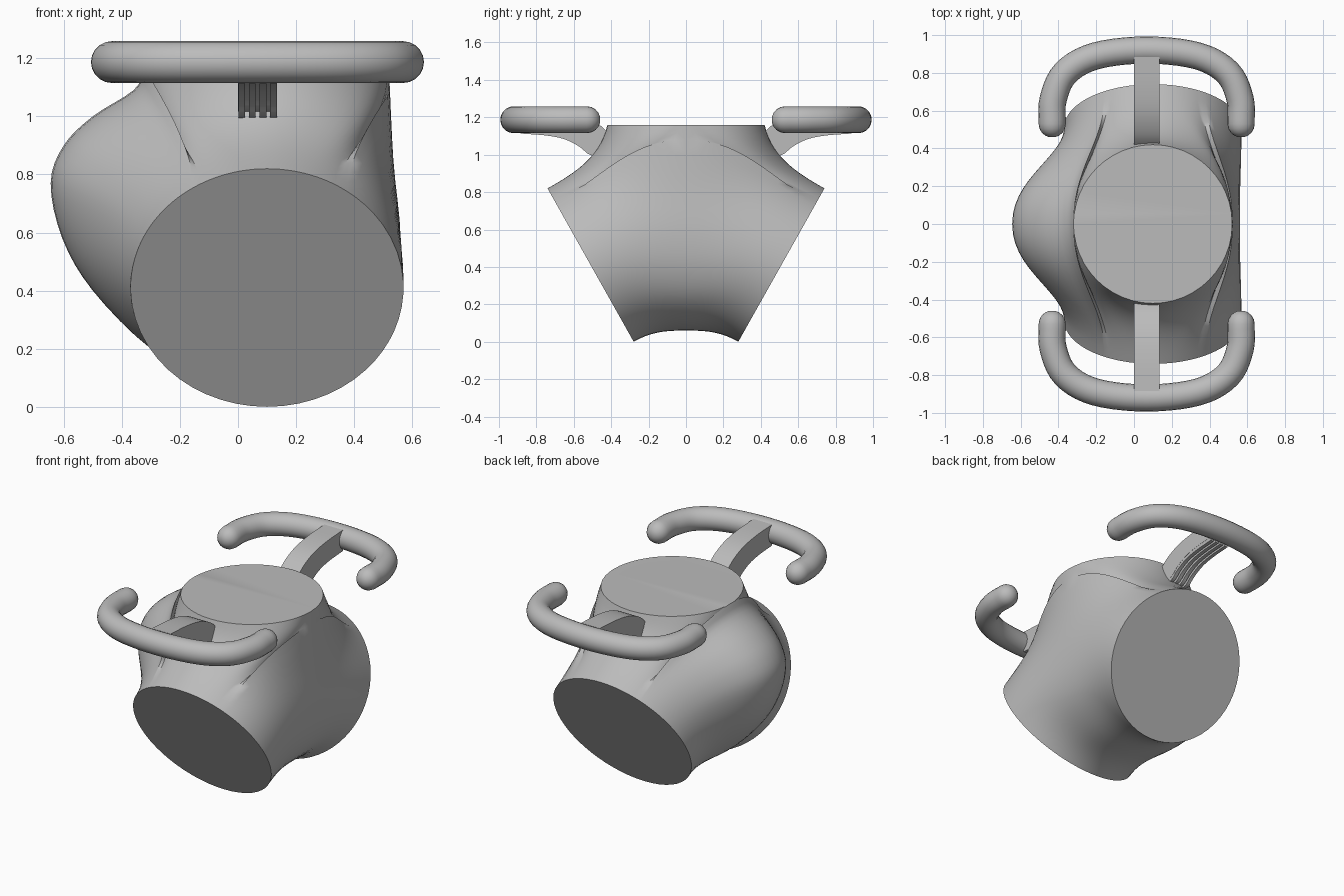
import bpy, bmesh, math
from mathutils import Vector

cube = bpy.data.objects.get("Cube")
if cube:
    bpy.data.objects.remove(cube, do_unlink=True)

grey = bpy.data.materials.new("plain grey")
grey.use_nodes = True
GREY = (0.5, 0.5, 0.5, 1)
grey.diffuse_color = GREY
grey.node_tree.nodes["Principled BSDF"].inputs["Base Color"].default_value = GREY


def finish(name, bm, angle=40):
    """Turn a half model into an object mirrored front to back."""
    bmesh.ops.recalc_face_normals(bm, faces=bm.faces)
    mesh = bpy.data.meshes.new(name)
    bm.to_mesh(mesh)
    bm.free()
    mesh.materials.append(grey)
    ob = bpy.data.objects.new(name, mesh)
    bpy.context.collection.objects.link(ob)
    bpy.ops.object.select_all(action='DESELECT')
    ob.select_set(True)
    bpy.context.view_layer.objects.active = ob
    bpy.ops.object.shade_smooth_by_angle(angle=math.radians(angle))
    mod = ob.modifiers.new("front_back", 'MIRROR')
    mod.use_axis = (False, True, False)
    mod.merge_threshold = 0.0005
    return ob


def spline(points, steps):
    """Smooth curve through the points."""
    p = [Vector(q) for q in points]
    p = [2 * p[0] - p[1]] + p + [2 * p[-1] - p[-2]]
    out = []
    for a, b, c, d in zip(p, p[1:], p[2:], p[3:]):
        for i in range(steps):
            t = i / steps
            out.append(0.5 * (2 * b + (c - a) * t + (2 * a - 5 * b + 4 * c - d) * t * t
                              + (3 * b - a - 3 * c + d) * t ** 3))
    return out + [p[-2]]


# Body: the half waist and the centre profile are lofted to the leg opening
CX, WAIST_R, WAIST_Z, LEG_R = 0.1, 0.42, 1.16, 0.47
leg_centre = Vector((CX, -0.51, 0.41))
leg_up = Vector((0, -0.49, 0.872))
leg_in = Vector((0, 0.872, 0.49))
profile = [(-0.32, 1.16), (-0.36, 1.09), (-0.5, 1.0), (-0.6, 0.9), (-0.645, 0.77),
           (-0.605, 0.58), (-0.5, 0.4), (-0.3, 0.2), (-0.1, 0.1), (0.1, 0.06),
           (0.3, 0.1), (0.46, 0.22), (0.54, 0.38), (0.56, 0.58), (0.535, 0.85), (0.52, 1.16)]
WAIST_N, ROWS = 24, 14
corner = math.atan2(WAIST_Z - 0.5, WAIST_R)
rails = []
for i in range(WAIST_N):
    t = i / WAIST_N
    a = math.pi * t
    start = Vector((CX + WAIST_R * math.cos(a), -WAIST_R * math.sin(a), WAIST_Z))
    pull = Vector((0, -0.25 - 0.75 * abs(math.cos(a)) ** 3, -1)).normalized()
    rails.append((start, pull, corner + (math.pi - 2 * corner) * t))
for p in spline([(x, 0, z) for x, z in profile], 4)[:-1]:
    rails.append((p, Vector((0, -1, 0)), math.atan2(p.z - 0.5, p.x - CX)))

bm = bmesh.new()
columns = []
for start, pull, a in rails:
    end = leg_centre + LEG_R * (Vector((math.cos(a), 0, 0)) + leg_up * math.sin(a))
    reach = (end - start).length * 0.38
    c1, c2 = start + pull * reach, end + leg_in * reach
    column = []
    for j in range(ROWS + 1):
        t = j / ROWS
        s = 1 - t
        column.append(bm.verts.new(start * s ** 3 + c1 * 3 * s * s * t
                                   + c2 * 3 * s * t * t + end * t ** 3))
    columns.append(column)
for a, b in zip(columns, columns[1:] + columns[:1]):
    for j in range(ROWS):
        bm.faces.new((a[j], a[j + 1], b[j + 1], b[j]))
bm.faces.new([c[-1] for c in columns])
bm.faces.new([c[0] for c in columns[:WAIST_N + 1]])
finish("body", bm)

# Curved bars with rounded ends
BAR_X, BAR_Z, BAR_R, SIDES = 0.067, 1.187, 0.072, 20
half = [(0.5, -0.53), (0.495, -0.66), (0.43, -0.8), (0.27, -0.89), (0, -0.921)]
outline = [(-x, y) for x, y in half] + [(x, y) for x, y in half[-2::-1]]
path = spline([(BAR_X + x, y, BAR_Z) for x, y in outline], 5)
rings = []
for i, p in enumerate(path):
    along = (path[min(i + 1, len(path) - 1)] - path[max(i - 1, 0)]).normalized()
    rings.append((p, along, BAR_R))
caps = [math.radians(d) for d in (20, 40, 60, 78)]
for sign in (-1, 1):
    p, along, r = rings[0] if sign < 0 else rings[-1]
    for a in caps:
        ring = (p + along * sign * r * math.sin(a), along, r * math.cos(a))
        rings.insert(0 if sign < 0 else len(rings), ring)
bm = bmesh.new()
loops = []
for p, along, r in rings:
    side = along.cross(Vector((0, 0, 1)))
    loops.append([bm.verts.new(p + r * (side * math.cos(k * math.tau / SIDES)
                  + Vector((0, 0, math.sin(k * math.tau / SIDES))))) for k in range(SIDES)])
for a, b in zip(loops, loops[1:]):
    for k in range(SIDES):
        n = (k + 1) % SIDES
        bm.faces.new((a[k], a[n], b[n], b[k]))
bm.faces.new(loops[0])
bm.faces.new(loops[-1])
finish("curved_bars", bm, 60)

# Brackets joining the bars to the body, ribbed underneath
top = spline([(0, -0.40, 1.10), (0, -0.47, 1.165), (0, -0.58, 1.215),
              (0, -0.72, 1.24), (0, -0.885, 1.25)], 4)
under = spline([(0, -0.885, 1.115), (0, -0.75, 1.105), (0, -0.65, 1.085),
                (0, -0.57, 1.045), (0, -0.51, 1.0), (0, -0.42, 1.0)], 4)


def slab(bm, x0, x1, lift):
    edge = top + [p + Vector((0, 0, lift)) for p in under]
    a, b = [[bm.verts.new((x, p.y, p.z)) for p in edge] for x in (x0, x1)]
    bm.faces.new(a)
    bm.faces.new(b)
    for i in range(len(edge)):
        n = (i + 1) % len(edge)
        bm.faces.new((a[i], a[n], b[n], b[i]))


bm = bmesh.new()
slab(bm, 0.0, 0.135, 0.02)
finish("bracket_arms", bm, 30)
bm = bmesh.new()
for k in range(4):
    slab(bm, 0.001 + k * 0.0365, 0.0245 + k * 0.0365, 0)
bmesh.ops.translate(bm, verts=bm.verts, vec=(0, 0, -0.002))
finish("bracket_ribs", bm, 30)
